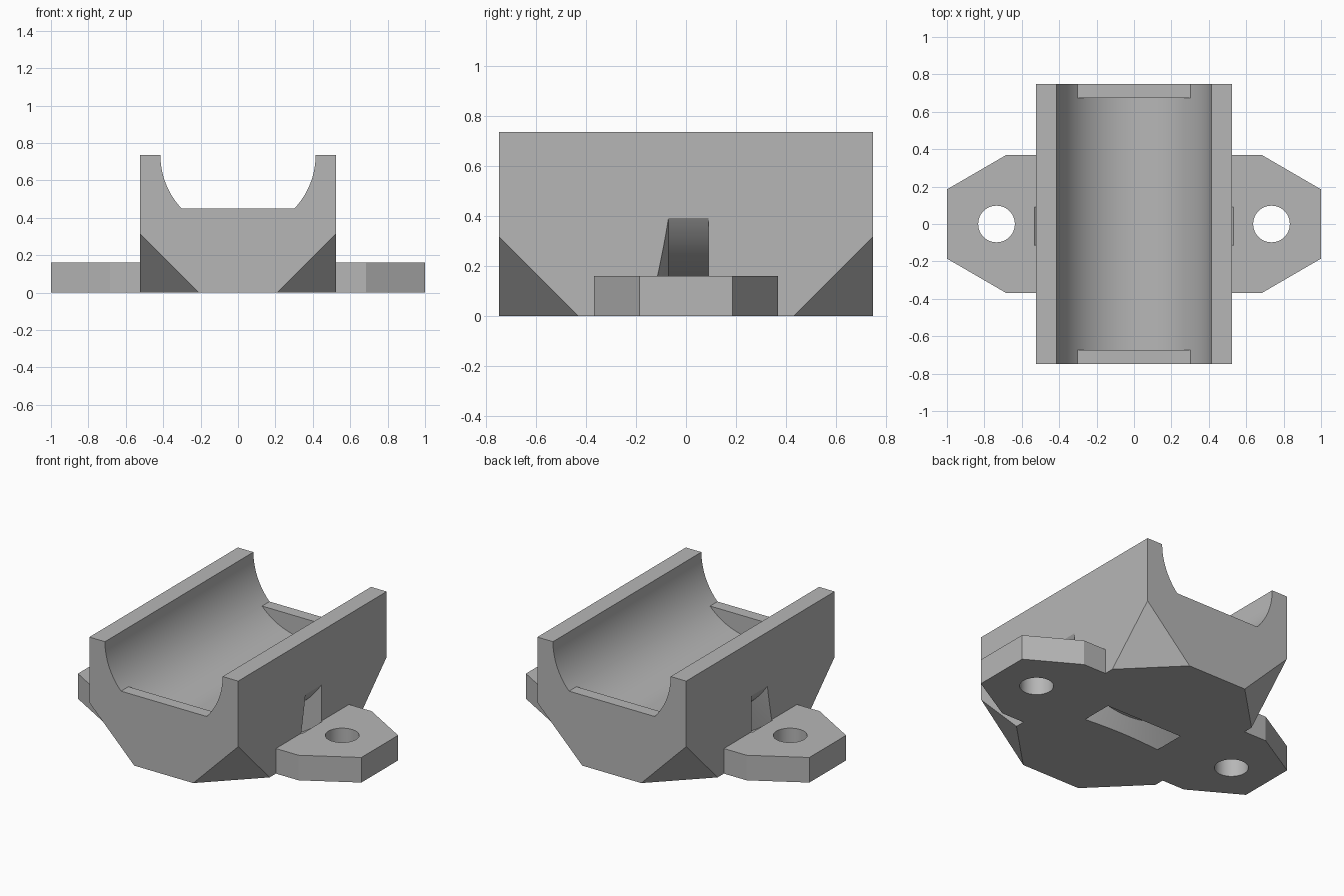
import bpy, bmesh, math
from mathutils import Vector

cube = bpy.data.objects.get("Cube")
if cube:
    bpy.data.objects.remove(cube, do_unlink=True)

# Main dimensions
HALF_X, HALF_Y, TOP = 0.525, 0.748, 0.735
BORE, SILL, LUG_TOP = 0.415, 0.45, 0.16
END_WALL = 0.075

grey = bpy.data.materials.new("plain grey")
grey.use_nodes = True
colour = (0.47, 0.47, 0.47, 1)
grey.diffuse_color = colour
grey.node_tree.nodes["Principled BSDF"].inputs["Base Color"].default_value = colour


def make_object(name, bm):
    bmesh.ops.recalc_face_normals(bm, faces=bm.faces)
    mesh = bpy.data.meshes.new(name)
    bm.to_mesh(mesh)
    bm.free()
    mesh.materials.append(grey)
    obj = bpy.data.objects.new(name, mesh)
    bpy.context.collection.objects.link(obj)
    return obj


def prism(points, depth):
    bm = bmesh.new()
    face = bm.faces.new([bm.verts.new(p) for p in points])
    out = bmesh.ops.extrude_face_region(bm, geom=[face])
    moved = [v for v in out["geom"] if isinstance(v, bmesh.types.BMVert)]
    bmesh.ops.translate(bm, verts=moved, vec=depth)
    return bm


def arc(start, end, steps):
    # Bore arc, angles measured from straight down
    angles = [start + (end - start) * i / steps for i in range(steps + 1)]
    return [(BORE * math.sin(a), TOP - BORE * math.cos(a)) for a in angles]


def combine(target, tool, operation):
    tool.hide_render = True
    mod = target.modifiers.new(operation.title(), "BOOLEAN")
    mod.operation, mod.solver, mod.object = operation, "EXACT", tool
    bpy.context.view_layer.objects.active = target
    bpy.ops.object.modifier_apply(modifier=mod.name)
    bpy.data.objects.remove(tool, do_unlink=True)


# Body: block with the bore opened down to the end sills
sill_angle = math.acos((TOP - SILL) / BORE)
profile = [(-HALF_X, 0), (HALF_X, 0), (HALF_X, TOP)]
profile += arc(math.pi / 2, sill_angle, 20) + arc(-sill_angle, -math.pi / 2, 20)
profile += [(-HALF_X, TOP)]
bm = prism([(x, -HALF_Y, z) for x, z in profile], (0, 2 * HALF_Y, 0))

# Slanted cuts on the four lower corners
CUT = 0.317
for sx in (-1, 1):
    for sy in (-1, 1):
        geom = bm.verts[:] + bm.edges[:] + bm.faces[:]
        out = bmesh.ops.bisect_plane(
            bm, geom=geom, plane_co=(sx * HALF_X, sy * HALF_Y, CUT),
            plane_no=Vector((sx, sy, -1)).normalized(), clear_outer=True)
        rim = [e for e in out["geom_cut"] if isinstance(e, bmesh.types.BMEdge)]
        bmesh.ops.holes_fill(bm, edges=rim, sides=0)
cradle = make_object("cradle", bm)

# Mounting plate forming both side lugs
outline = [(1, -0.185), (1, 0.185), (0.685, 0.368), (-0.685, 0.368),
           (-1, 0.185), (-1, -0.185), (-0.685, -0.368), (0.685, -0.368)]
plate = make_object("mounting_plate", prism([(x, y, 0) for x, y in outline], (0, 0, LUG_TOP)))
combine(cradle, plate, "UNION")

# Rounded trough floor between the end walls
inner = HALF_Y - END_WALL
floor = arc(-sill_angle, sill_angle, 32) + [(0.25, 0.6), (-0.25, 0.6)]
pocket = make_object("trough_cutter", prism([(x, -inner, z) for x, z in floor], (0, 2 * inner, 0)))
combine(cradle, pocket, "DIFFERENCE")

# Screw holes
for side in (-1, 1):
    bm = bmesh.new()
    bmesh.ops.create_cone(bm, cap_ends=True, segments=48, radius1=0.098, radius2=0.098, depth=1)
    bmesh.ops.translate(bm, verts=bm.verts, vec=(side * 0.735, 0, 0))
    combine(cradle, make_object("screw_hole_cutter", bm), "DIFFERENCE")

# Curved strap channel around the bore, with one tapered wall
bm = bmesh.new()
section = [(0.628, -0.07), (0.628, 0.09), (0.784, 0.09), (0.784, -0.115)]
verts = [bm.verts.new((r, y, TOP)) for r, y in section]
edges = [bm.edges.new((verts[i], verts[(i + 1) % 4])) for i in range(4)]
bmesh.ops.spin(bm, geom=verts + edges, cent=(0, 0, TOP), axis=(0, 1, 0),
               angle=2 * math.pi, steps=128)
bmesh.ops.remove_doubles(bm, verts=bm.verts, dist=0.0005)
combine(cradle, make_object("strap_channel_cutter", bm), "DIFFERENCE")

# Smooth curves, sharp edges
bpy.ops.object.select_all(action="DESELECT")
cradle.select_set(True)
bpy.context.view_layer.objects.active = cradle
bpy.ops.object.shade_smooth_by_angle(angle=math.radians(25))
